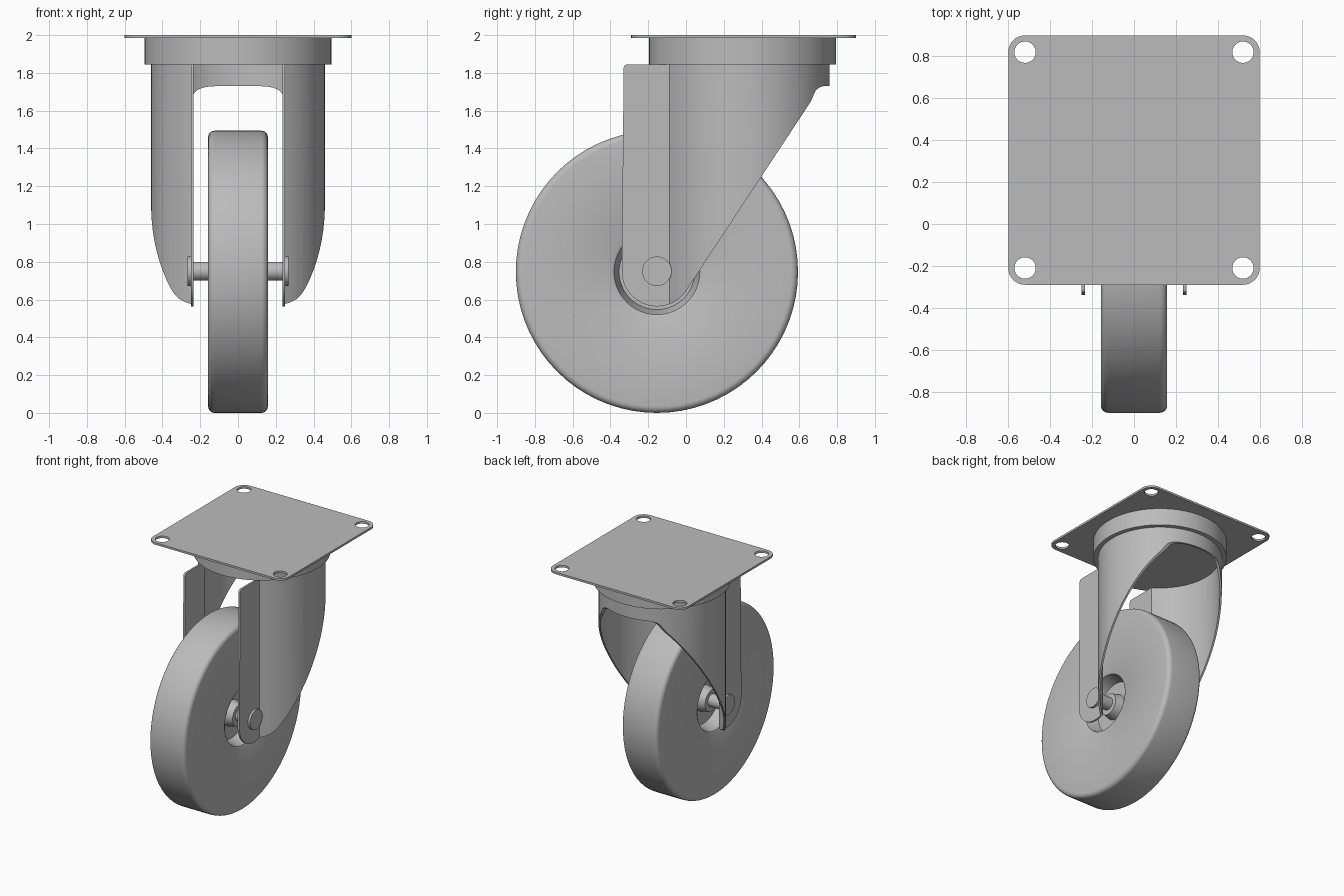
import bpy, bmesh, math
from mathutils import Matrix, Vector

if "Cube" in bpy.data.objects:
    bpy.data.objects.remove(bpy.data.objects["Cube"], do_unlink=True)

grey = bpy.data.materials.new("plain_grey")
grey.use_nodes = True
grey.diffuse_color = (0.5, 0.5, 0.5, 1)
grey.node_tree.nodes["Principled BSDF"].inputs["Base Color"].default_value = (0.5, 0.5, 0.5, 1)

WHEEL_R, WHEEL_Y = 0.747, -0.154
SWIVEL_Y = 0.3


def finish(name, bm):
    bmesh.ops.recalc_face_normals(bm, faces=bm.faces)
    mesh = bpy.data.meshes.new(name)
    bm.to_mesh(mesh)
    bm.free()
    mesh.materials.append(grey)
    obj = bpy.data.objects.new(name, mesh)
    bpy.context.collection.objects.link(obj)
    return obj


def activate(obj):
    bpy.ops.object.select_all(action='DESELECT')
    obj.select_set(True)
    bpy.context.view_layer.objects.active = obj


def smooth(obj):
    activate(obj)
    bpy.ops.object.shade_smooth_by_angle(angle=math.radians(30))


def arc(cx, cy, r, start, end, steps):
    angles = [math.radians(start + (end - start) * i / steps) for i in range(steps + 1)]
    return [(cx + r * math.cos(a), cy + r * math.sin(a)) for a in angles]


def prism(name, points, lo, hi, along="z"):
    """Extrude a closed outline along z (points are x, y) or x (points are y, z)."""
    place = (lambda p: (p[0], p[1], lo)) if along == "z" else (lambda p: (lo, p[0], p[1]))
    step = Vector((0, 0, hi - lo)) if along == "z" else Vector((hi - lo, 0, 0))
    bm = bmesh.new()
    face = bm.faces.new([bm.verts.new(place(p)) for p in points])
    ext = bmesh.ops.extrude_face_region(bm, geom=[face], use_keep_orig=True)
    bmesh.ops.translate(bm, vec=step, verts=[v for v in ext["geom"] if isinstance(v, bmesh.types.BMVert)])
    return finish(name, bm)


def disc(name, u, v, r, lo, hi, along="z", sides=48):
    return prism(name, arc(u, v, r, 0, 360, sides)[:-1], lo, hi, along)


def cut(obj, tool, operation):
    mod = obj.modifiers.new("cut", 'BOOLEAN')
    mod.operation, mod.object, mod.solver = operation, tool, 'EXACT'
    activate(obj)
    bpy.ops.object.modifier_apply(modifier=mod.name)
    bpy.data.objects.remove(tool, do_unlink=True)


# Mounting plate with rounded corners and four bolt holes
corners = [(0.52, 0.82, 0), (-0.52, 0.82, 90), (-0.52, -0.21, 180), (0.52, -0.21, 270)]
outline = []
for x, y, a in corners:
    outline += arc(x, y, 0.08, a, a + 90, 8)
plate = prism("mounting_plate", outline, 1.984, 2.0)
for x, y, a in corners:
    cut(plate, disc("hole_cutter", x, y, 0.051, 1.9, 2.1, sides=32), 'DIFFERENCE')
smooth(plate)

# Swivel housing under the plate
smooth(disc("swivel_housing", 0, SWIVEL_Y, 0.495, 1.845, 1.984, sides=64))


# Fork: curved sheet with two flat front tabs, trimmed to its side profile
def sheet_line(x, r):
    turn = math.degrees(math.asin(x / r))
    curve = arc(0, SWIVEL_Y, r, -90 + turn, 270 - turn, 64)
    return [(x, -0.5)] + curve + [(-x, -0.5)]


fork = prism("fork", sheet_line(0.25, 0.46) + sheet_line(0.235, 0.445)[::-1], 0.4, 1.95)
profile = arc(-0.31, 1.825, 0.02, 90, 180, 4)
profile += arc(WHEEL_Y, 0.75, 0.186, 180, 326, 24)
profile += [(0.66, 1.647)] + arc(0.735, 1.67, 0.06, 150, 90, 6)
profile += [(0.9, 1.73), (0.9, 1.845)]
cut(fork, prism("fork_trim", profile, -0.7, 0.7, "x"), 'INTERSECT')
smooth(fork)

# Wheel: turned section with rounded tread edges and a recessed hub on each side
half = [(0.12, 0), (0.12, 0.085), (0.05, 0.1), (0.05, 0.2), (0.135, 0.222), (0.15, 0.227), (0.158, 0.242)]
half += arc(0.123, WHEEL_R - 0.035, 0.035, 0, 90, 6)
section = half + [(-x, r) for x, r in reversed(half)]
bm = bmesh.new()
verts = [bm.verts.new((x, 0, r)) for x, r in section]
edges = [bm.edges.new(pair) for pair in zip(verts, verts[1:])]
bmesh.ops.spin(bm, geom=verts + edges, cent=(0, 0, 0), axis=(1, 0, 0), angle=2 * math.pi, steps=72)
bmesh.ops.remove_doubles(bm, verts=bm.verts, dist=0.0005)
bmesh.ops.transform(bm, matrix=Matrix.Translation((0, WHEEL_Y, WHEEL_R)), verts=bm.verts)
smooth(finish("wheel", bm))

# Axle and its end caps
smooth(disc("axle", WHEEL_Y, 0.75, 0.05, -0.25, 0.25, "x", 32))
for name, side in (("left_axle_cap", 1), ("right_axle_cap", -1)):
    ends = sorted((side * 0.242, side * 0.268))
    smooth(disc(name, WHEEL_Y, 0.75, 0.078, ends[0], ends[1], "x", 40))
